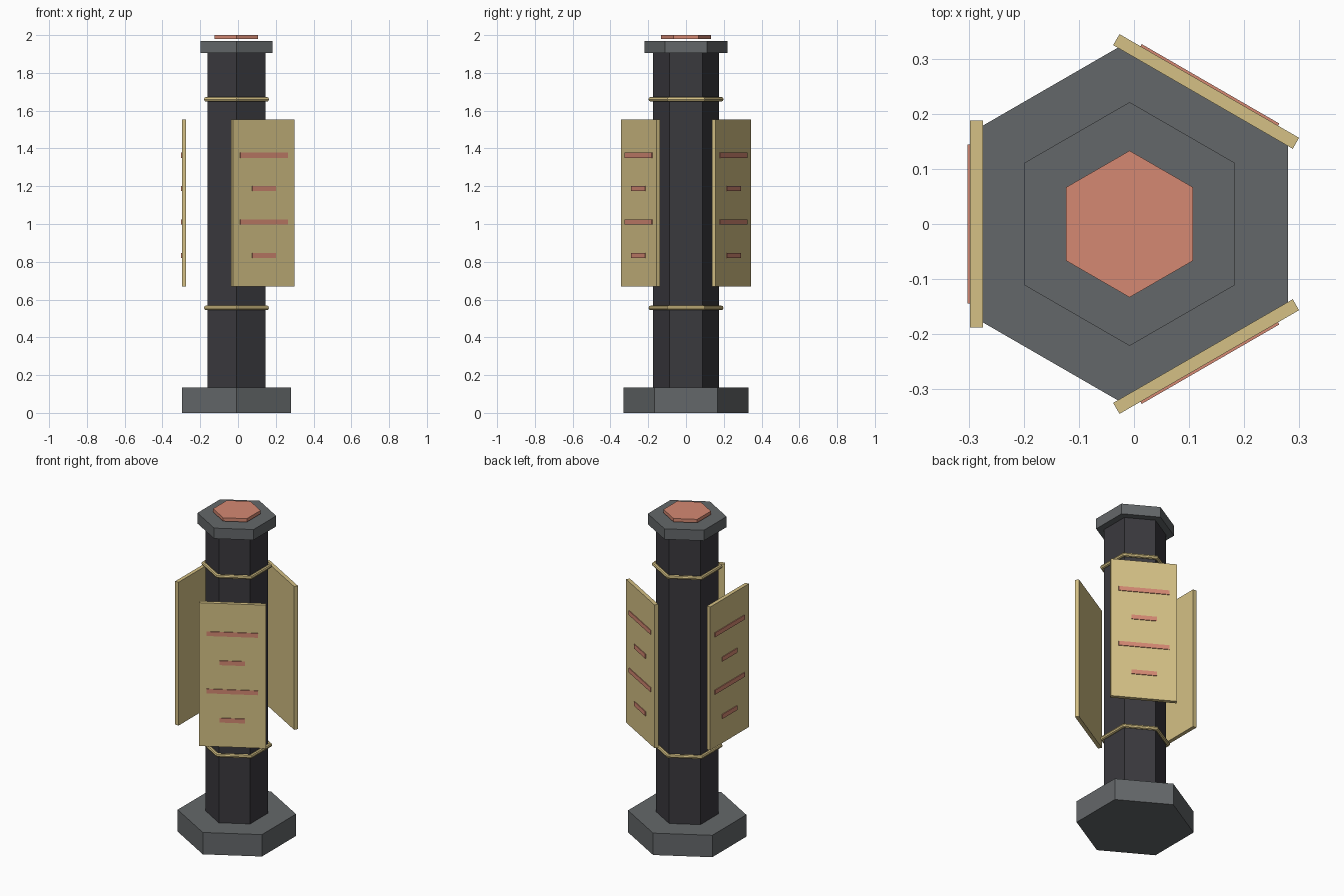
import bpy
from math import radians, cos, sin

AXIS_X = -0.008  # the column axis sits slightly off centre

cube = bpy.data.objects.get("Cube")
if cube:
    bpy.data.objects.remove(cube, do_unlink=True)


def material(name, rgb):
    mat = bpy.data.materials.new(name)
    mat.use_nodes = True
    color = (*rgb, 1.0)
    mat.diffuse_color = color
    mat.node_tree.nodes["Principled BSDF"].inputs["Base Color"].default_value = color
    return mat


grey = material("slate grey", (0.127, 0.137, 0.143))
dark = material("charcoal", (0.042, 0.041, 0.048))
gold = material("pale gold", (0.66, 0.53, 0.235))
coral = material("coral", (0.66, 0.25, 0.17))


def finish(name, mat):
    obj = bpy.context.object
    obj.name = name
    obj.data.materials.append(mat)
    return obj


def hexagon(name, radius, bottom, top, mat):
    bpy.ops.mesh.primitive_cylinder_add(
        vertices=6, radius=radius, depth=top - bottom,
        location=(AXIS_X, 0, (bottom + top) / 2))
    return finish(name, mat)


def ring(name, z):
    bpy.ops.mesh.primitive_torus_add(
        major_segments=6, minor_segments=8, major_radius=0.186,
        minor_radius=0.0125, location=(AXIS_X, 0, z), rotation=(0, 0, radians(30)))
    return finish(name, gold)


def slab(name, angle, inner, outer, width, bottom, top, mat):
    """Upright box facing outward along the given angle."""
    a = radians(angle)
    r = (inner + outer) / 2
    bpy.ops.mesh.primitive_cube_add(
        size=1, location=(AXIS_X + r * cos(a), r * sin(a), (bottom + top) / 2),
        rotation=(0, 0, a))
    obj = finish(name, mat)
    obj.scale = (outer - inner, width, top - bottom)
    return obj


# Stacked hexagonal body
hexagon("base", 0.332, 0, 0.135, grey)
hexagon("column", 0.176, 0.13, 1.91, dark)
hexagon("cap", 0.221, 1.905, 1.97, grey)
hexagon("top_light", 0.133, 1.979, 2.0, coral)

# Collars around the column
ring("lower_ring", 0.556)
ring("upper_ring", 1.66)

# Three floating panels with alternating short and long light strips
for side, angle in (("right", 180), ("back_left", 60), ("front_left", -60)):
    slab(side + "_panel", angle, 0.266, 0.289, 0.376, 0.668, 1.552, gold)
    for i in range(4):
        z = 0.833 + 0.177 * i
        width = 0.288 if i % 2 else 0.145
        slab(f"{side}_strip_{i + 1}", angle, 0.284, 0.2935, width,
             z - 0.0135, z + 0.0135, coral)
